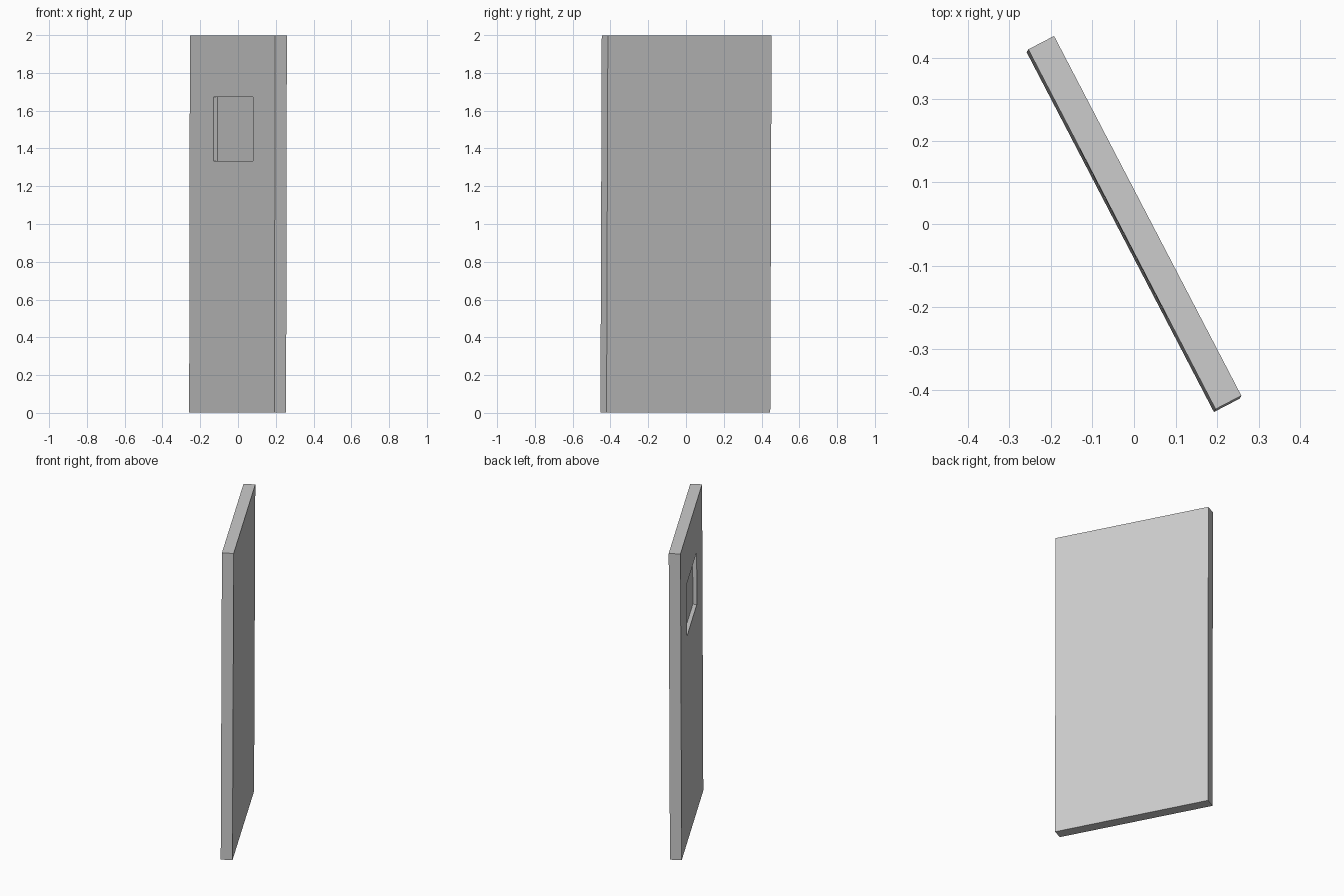
import bpy, bmesh, math
from mathutils import Matrix, Vector

if "Cube" in bpy.data.objects:
    bpy.data.objects.remove(bpy.data.objects["Cube"])

THICK, WIDTH, HEIGHT = 0.07, 0.977, 1.996

# Door slab
bm = bmesh.new()
bmesh.ops.create_cube(bm, size=1, matrix=Matrix.Diagonal((THICK, WIDTH, HEIGHT, 1)))
bm.normal_update()
face = next(f for f in bm.faces if f.normal.x < -0.9)

# Shallow window recess in the front-left face
bmesh.ops.inset_individual(bm, faces=[face], thickness=0.1)
for v in face.verts:
    v.co.y = -0.01 + math.copysign(0.226, v.co.y)
    v.co.z = 0.503 + math.copysign(0.17, v.co.z)
floor = bmesh.ops.extrude_discrete_faces(bm, faces=[face])["faces"][0]
bmesh.ops.translate(bm, verts=floor.verts, vec=(0.024, 0, 0))
bmesh.ops.recalc_face_normals(bm, faces=bm.faces)

# Swing the door open, with a very slight lean
lean = Vector((0, 0, 1)).rotation_difference(Vector((0.002, 0.0035, 1))).to_matrix().to_4x4()
swing = Matrix.Rotation(math.radians(27.5), 4, 'Z')
bm.transform(Matrix.Translation((0, 0, 1)) @ lean @ swing)

mesh = bpy.data.meshes.new("door")
bm.to_mesh(mesh)
bm.free()
bpy.context.collection.objects.link(bpy.data.objects.new("door", mesh))
